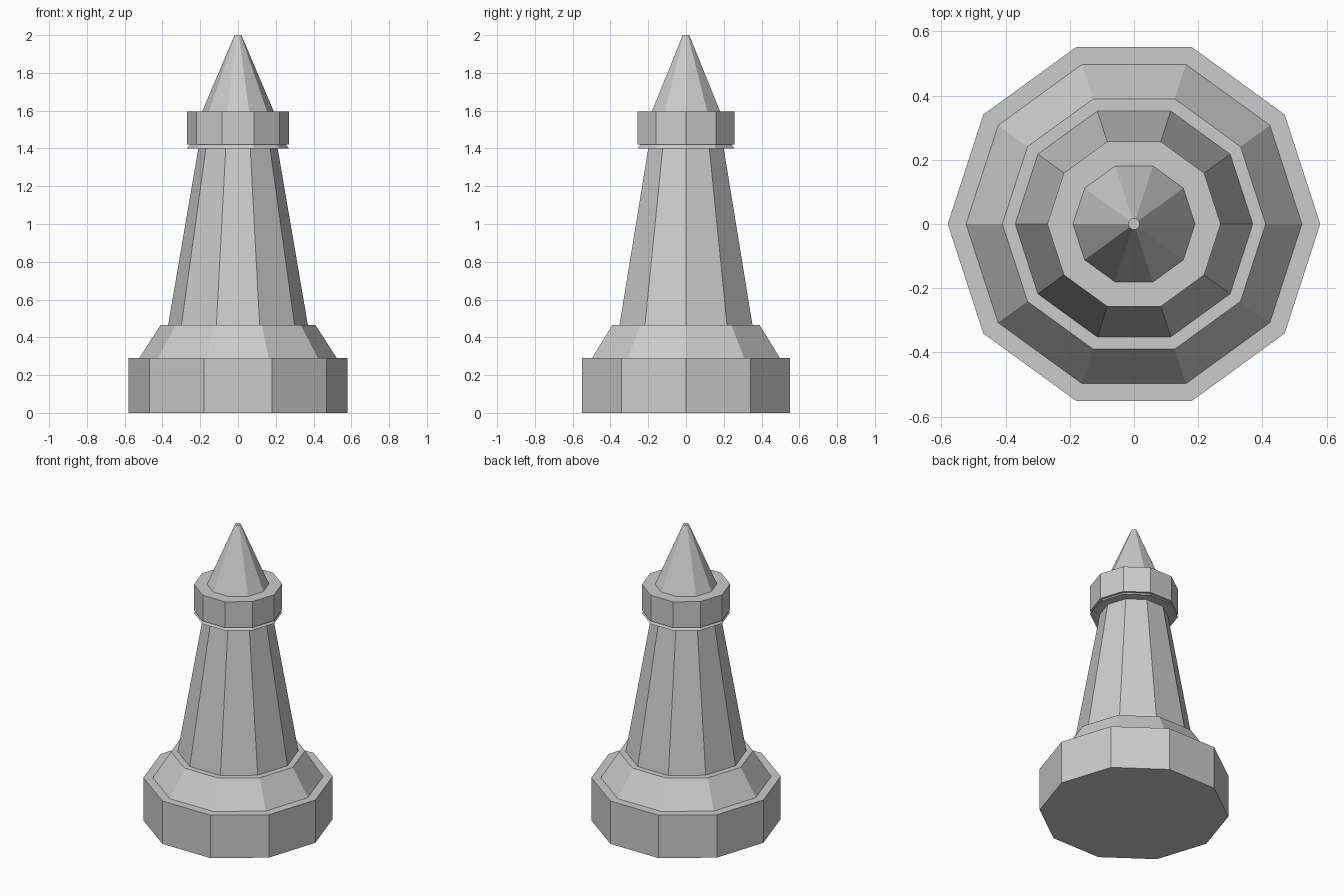
import bpy

# Remove the default cube
cube = bpy.data.objects.get("Cube")
if cube:
    bpy.data.objects.remove(cube, do_unlink=True)

SIDES = 10

# Single stone colour
stone = bpy.data.materials.new("stone grey")
stone.use_nodes = True
colour = (0.6, 0.6, 0.6, 1.0)
stone.diffuse_color = colour
stone.node_tree.nodes["Principled BSDF"].inputs["Base Color"].default_value = colour


def tier(name, r_bottom, r_top, z_bottom, z_top):
    """Ten-sided tapered block with a corner pointing along +x."""
    bpy.ops.mesh.primitive_cone_add(
        vertices=SIDES, radius1=r_bottom, radius2=r_top,
        depth=z_top - z_bottom, location=(0, 0, (z_bottom + z_top) / 2),
        rotation=(0, 0, 1.5707963))
    obj = bpy.context.object
    obj.name = name
    obj.data.name = name
    obj.data.materials.append(stone)
    return obj


# Stacked tiers from the ground up
tier("base", 0.58, 0.58, 0.0, 0.29)
tier("skirt", 0.523, 0.41, 0.29, 0.465)
tier("tower", 0.37, 0.21, 0.465, 1.40)
tier("collar_lip", 0.27, 0.255, 1.40, 1.42)
tier("collar", 0.27, 0.27, 1.42, 1.595)
tier("spire", 0.19, 0.018, 1.595, 2.0)
